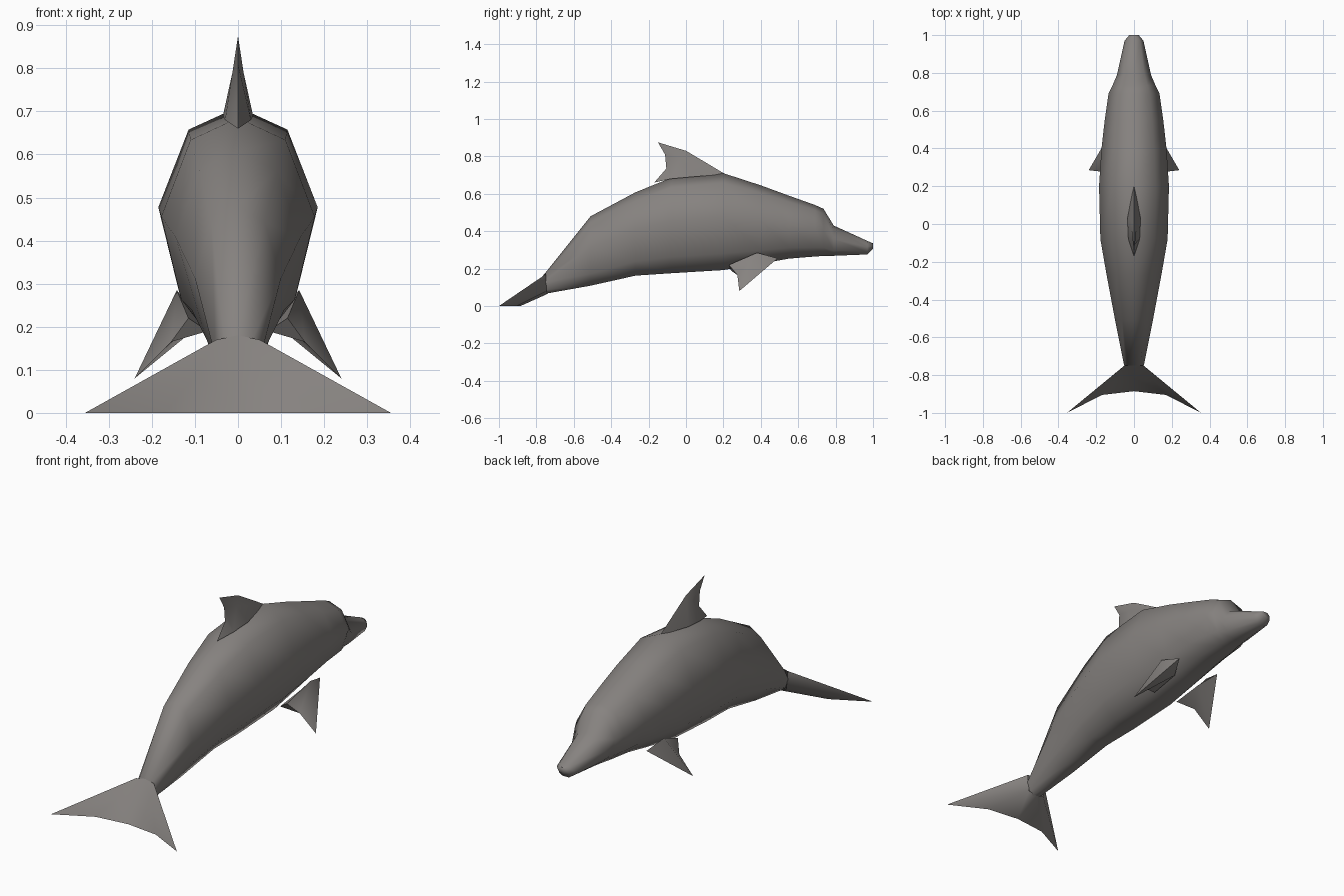
import bpy, bmesh, math

if "Cube" in bpy.data.objects:
    bpy.data.objects.remove(bpy.data.objects["Cube"])

grey = bpy.data.materials.new("dolphin grey")
grey.diffuse_color = (0.24, 0.225, 0.215, 1)
grey.use_nodes = True
grey.node_tree.nodes["Principled BSDF"].inputs["Base Color"].default_value = grey.diffuse_color


def finish(name, verts, faces, mirror=False):
    """Make a smooth grey object; optionally mirror it over x = 0."""
    verts, faces = list(verts), list(faces)
    if mirror:
        n = len(verts)
        verts += [(-x, y, z) for x, y, z in verts]
        faces += [tuple(i + n for i in reversed(f)) for f in faces]
    mesh = bpy.data.meshes.new(name)
    mesh.from_pydata(verts, [], faces)
    bm = bmesh.new()
    bm.from_mesh(mesh)
    bmesh.ops.remove_doubles(bm, verts=bm.verts, dist=0.0005)
    bmesh.ops.recalc_face_normals(bm, faces=bm.faces)
    for f in bm.faces:
        f.smooth = True
    bm.to_mesh(mesh)
    bm.free()
    mesh.materials.append(grey)
    obj = bpy.data.objects.new(name, mesh)
    bpy.context.collection.objects.link(obj)
    bpy.context.view_layer.objects.active = obj
    obj.select_set(True)
    bpy.ops.object.shade_smooth_by_angle(angle=math.radians(65))
    obj.select_set(False)
    return obj


# body: rings lofted from tail to beak (y, bottom, top, half width)
stations = [
    (-0.75, 0.065, 0.18, 0.052), (-0.51, 0.105, 0.48, 0.10),
    (-0.27, 0.158, 0.608, 0.145), (-0.08, 0.17, 0.685, 0.178),
    (0.20, 0.187, 0.71, 0.185), (0.40, 0.222, 0.645, 0.172),
    (0.55, 0.25, 0.59, 0.155), (0.69, 0.262, 0.54, 0.135),
    (0.735, 0.265, 0.52, 0.113), (0.79, 0.267, 0.43, 0.09),
    (0.97, 0.275, 0.348, 0.05), (1.0, 0.305, 0.335, 0.025)]
half = [(0, 1), (0.62, 0.9), (1, 0.555), (0.74, 0.18), (0.36, 0.01)]
section = half + [(-x, t) for x, t in reversed(half[1:])]
n = len(section)
verts = [(x * w, y, b + t * (h - b)) for y, b, h, w in stations for x, t in section]
faces = [(r * n + i, r * n + (i + 1) % n, (r + 1) * n + (i + 1) % n, (r + 1) * n + i)
         for r in range(len(stations) - 1) for i in range(n)]
faces += [tuple(range(n)), tuple(range(len(verts) - n, len(verts)))]
finish("body", verts, faces)

# tail flukes: cupped, with a thick root
finish("tail_flukes",
       [(0, -.75, .18), (.05, -.75, .17), (.355, -1, 0), (.17, -.905, 0),
        (0, -.885, 0), (.1, -.83, .085), (0, -.82, .085),
        (0, -.74, .065), (.045, -.745, .08)],
       [(0, 1, 5, 6), (1, 2, 5), (2, 3, 5), (3, 4, 6, 5),
        (1, 8, 2), (8, 3, 2), (8, 7, 4, 3)], mirror=True)

# dorsal fin: thin outline with a thicker base
finish("dorsal_fin",
       [(0, .21, .705), (0, 0, .83), (0, -.15, .875), (0, -.112, .81),
        (0, -.105, .735), (0, -.17, .66), (.013, -.03, .79), (.035, .03, .69),
        (.03, -.08, .68)],
       [(0, 1, 6, 7), (1, 2, 6), (2, 3, 6), (3, 4, 8, 6), (6, 8, 7), (4, 5, 8)],
       mirror=True)

# pectoral flippers: swept back and splayed outward
finish("flippers",
       [(.12, .49, .255), (.142, .38, .285), (.115, .23, .22), (.07, .24, .19),
        (.075, .40, .215), (.24, .285, .08), (.155, .275, .165)],
       [(0, 1, 5), (1, 6, 5), (1, 2, 6), (2, 3, 6), (3, 4, 6), (4, 5, 6),
        (4, 0, 5), (0, 4, 3, 2, 1)], mirror=True)
